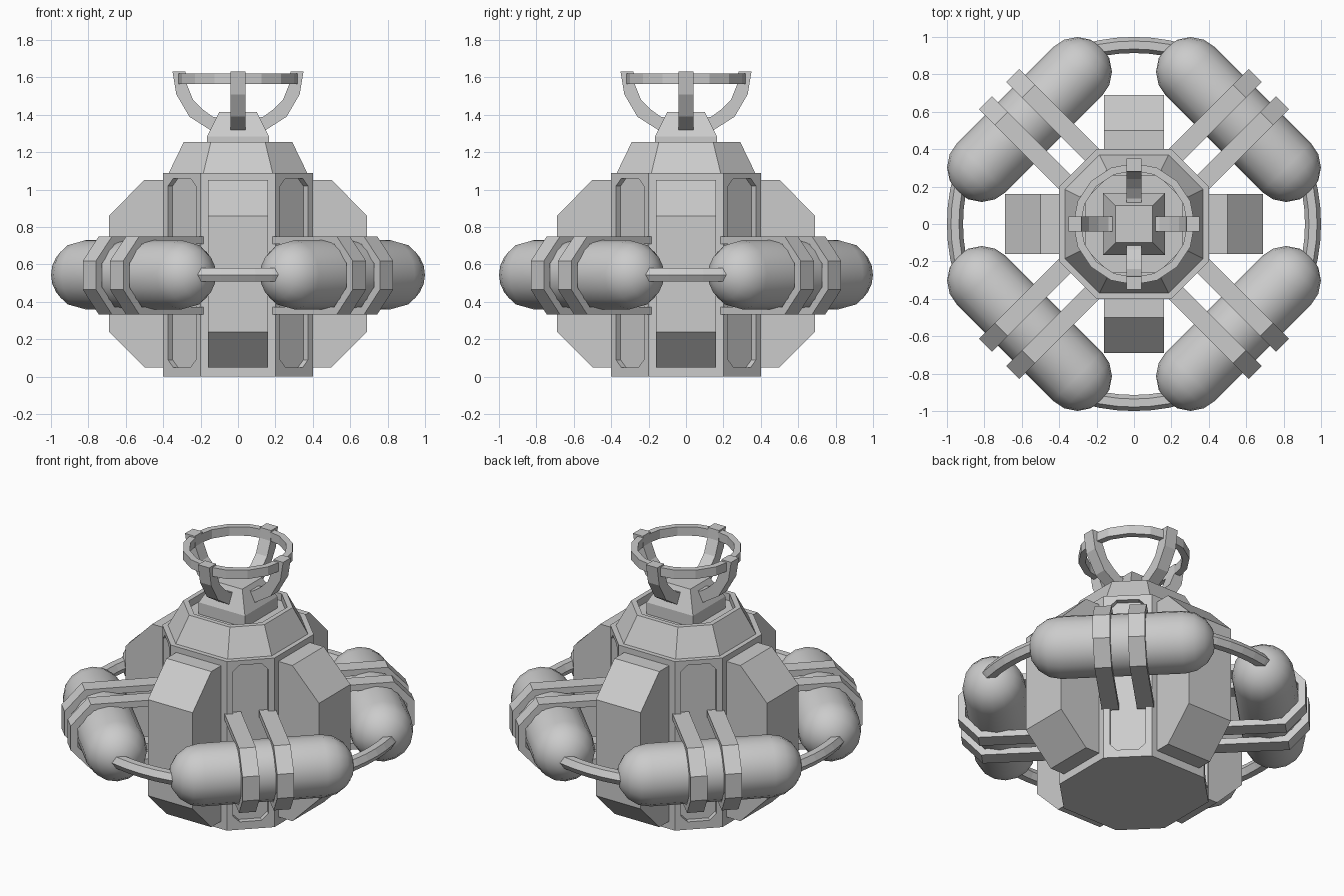
import bpy, bmesh
from math import sin, cos, pi, radians
from mathutils import Matrix, Vector

cube = bpy.data.objects.get("Cube")
if cube:
    bpy.data.objects.remove(cube)

grey = bpy.data.materials.new("light_grey")
grey.use_nodes = True
grey.diffuse_color = (0.6, 0.6, 0.6, 1)
grey.node_tree.nodes["Principled BSDF"].inputs["Base Color"].default_value = (0.6, 0.6, 0.6, 1)


def make(name, bm, turn=0, smooth=None):
    """Turn a bmesh into a named object, rotated about z."""
    bmesh.ops.recalc_face_normals(bm, faces=bm.faces)
    bmesh.ops.transform(bm, matrix=Matrix.Rotation(turn, 4, 'Z'), verts=bm.verts)
    mesh = bpy.data.meshes.new(name)
    bm.to_mesh(mesh)
    bm.free()
    mesh.materials.append(grey)
    ob = bpy.data.objects.new(name, mesh)
    bpy.context.collection.objects.link(ob)
    if smooth:
        bpy.ops.object.select_all(action='DESELECT')
        ob.select_set(True)
        bpy.context.view_layer.objects.active = ob
        bpy.ops.object.shade_smooth_by_angle(angle=radians(smooth))
    return ob


def loft(loops, closed=False):
    """Join equal loops of points with quads; cap the ends unless closed."""
    bm = bmesh.new()
    rows = [[bm.verts.new(p) for p in loop] for loop in loops]
    n = len(rows[0])
    pairs = list(zip(rows, rows[1:]))
    if closed:
        pairs.append((rows[-1], rows[0]))
    else:
        bm.faces.new(rows[0])
        bm.faces.new(rows[-1])
    for a, b in pairs:
        for i in range(n):
            j = (i + 1) % n
            bm.faces.new((a[i], a[j], b[j], b[i]))
    return bm


def plate(profile, y0, y1):
    """Extrude an (x, z) outline from y0 to y1."""
    return loft([[(x, y, z) for x, z in profile] for y in (y0, y1)])


def octagon(r, z):
    h = r / 2
    return [(r, -h, z), (r, h, z), (h, r, z), (-h, r, z),
            (-r, h, z), (-r, -h, z), (-h, -r, z), (h, -r, z)]


def square(r, z):
    return [(r, r, z), (-r, r, z), (-r, -r, z), (r, -r, z)]


def sweep(section, start, end, steps):
    """Sweep an (r, z) section round the z axis."""
    full = end - start >= 2 * pi - 0.001
    loops = []
    for i in range(steps + (0 if full else 1)):
        a = start + (end - start) * i / steps
        loops.append([(r * cos(a), r * sin(a), z) for r, z in section])
    return loft(loops, closed=full)


# Body with a recessed long panel on each diagonal side
body = make("body", loft([octagon(0.4, 0), octagon(0.4, 1.09)]))
w, c = 0.105, 0.04
panel = [(-w, 0.05 + c), (-w + c, 0.05), (w - c, 0.05), (w, 0.05 + c),
         (w, 1.06 - c), (w - c, 1.06), (-w + c, 1.06), (-w, 1.06 - c)]
cutters = []
for k in range(4):
    bm = loft([[(r, y, z) for y, z in panel] for r in (0.389, 0.5)])
    cutter = make("panel_cutter", bm, pi / 4 + k * pi / 2)
    cutter.hide_render = True
    mod = body.modifiers.new("panel_recess", 'BOOLEAN')
    mod.operation = 'DIFFERENCE'
    mod.solver = 'EXACT'
    mod.object = cutter
    cutters.append(cutter)
bpy.context.view_layer.update()
cut_mesh = bpy.data.meshes.new_from_object(
    body.evaluated_get(bpy.context.evaluated_depsgraph_get()))
body.modifiers.clear()
body.data = cut_mesh
for cutter in cutters:
    bpy.data.objects.remove(cutter)

# Sloped collar with a sunken top, and the tapered block in it
make("collar", loft([octagon(0.37, 1.08), octagon(0.37, 1.09), octagon(0.29, 1.255),
                     octagon(0.26, 1.255), octagon(0.26, 1.21)]))
make("top_block", loft([square(0.165, 1.2), square(0.165, 1.285), square(0.1, 1.415)]))

# Crown ring
make("crown_ring", sweep([(0.285, 1.565), (0.325, 1.565), (0.325, 1.622), (0.285, 1.622)],
                         0, 2 * pi, 16))

fin = [(0.38, 0.05), (0.5, 0.05), (0.69, 0.24), (0.69, 0.86), (0.5, 1.053), (0.38, 1.053)]
arm = [(0.35, 1.632), (0.33, 1.51), (0.26, 1.39), (0.15, 1.32), (0.08, 1.32),
       (0.08, 1.38), (0.135, 1.39), (0.19, 1.43), (0.24, 1.48), (0.275, 1.567), (0.28, 1.632)]
pipe = [(0.957 + 0.043 * cos(i * pi / 3), 0.545 + 0.043 * sin(i * pi / 3)) for i in range(6)]
strap_out = [(0.4, 0.75), (0.9, 0.75), (1.02, 0.62), (1.02, 0.465), (0.9, 0.333), (0.4, 0.333)]
strap_in = [(0.4, 0.71), (0.88, 0.71), (0.975, 0.605), (0.975, 0.48), (0.88, 0.373), (0.4, 0.373)]


def capsule(radius, half, segs=16, rings=4):
    """Capsule along y with rounded ends."""
    bm = bmesh.new()
    bmesh.ops.create_uvsphere(bm, u_segments=segs, v_segments=rings * 2, radius=radius)
    mid = [e for e in bm.edges if all(abs(v.co.z) < 1e-4 for v in e.verts)]
    lower = [v for v in bm.verts if v.co.z < -1e-4]
    new = bmesh.ops.split_edges(bm, edges=mid)["edges"]
    for f in bm.faces:
        f.tag = f.calc_center_median().z > 0
    shifted = {v: (half if v.link_faces[0].tag else -half) for v in bm.verts}
    for v, d in shifted.items():
        v.co.z += d
    rim = [e for e in bm.edges if e.is_boundary]
    bmesh.ops.bridge_loops(bm, edges=rim)
    bmesh.ops.transform(bm, matrix=Matrix.Translation((0.79, 0, 0.545))
                        @ Matrix.Rotation(pi / 2, 4, 'X'), verts=bm.verts)
    return bm


# Four-fold parts: straight sides first, then diagonals
for k, side in enumerate(("left", "back", "right", "front")):
    turn = k * pi / 2
    make(side + "_fin", plate(fin, -0.16, 0.16), turn)
    make(side + "_crown_arm", plate(arm, -0.04, 0.04), turn)
    make(side + "_pipe", sweep(pipe, -radians(16), radians(16), 6), turn)

for k, side in enumerate(("back_left", "back_right", "front_right", "front_left")):
    turn = pi / 4 + k * pi / 2
    make(side + "_tank", capsule(0.185, 0.362), turn, 50)
    for y, tag in ((-0.153, "_strap_a"), (0.053, "_strap_b")):
        make(side + tag, plate(strap_out + strap_in[::-1], y, y + 0.1), turn)
